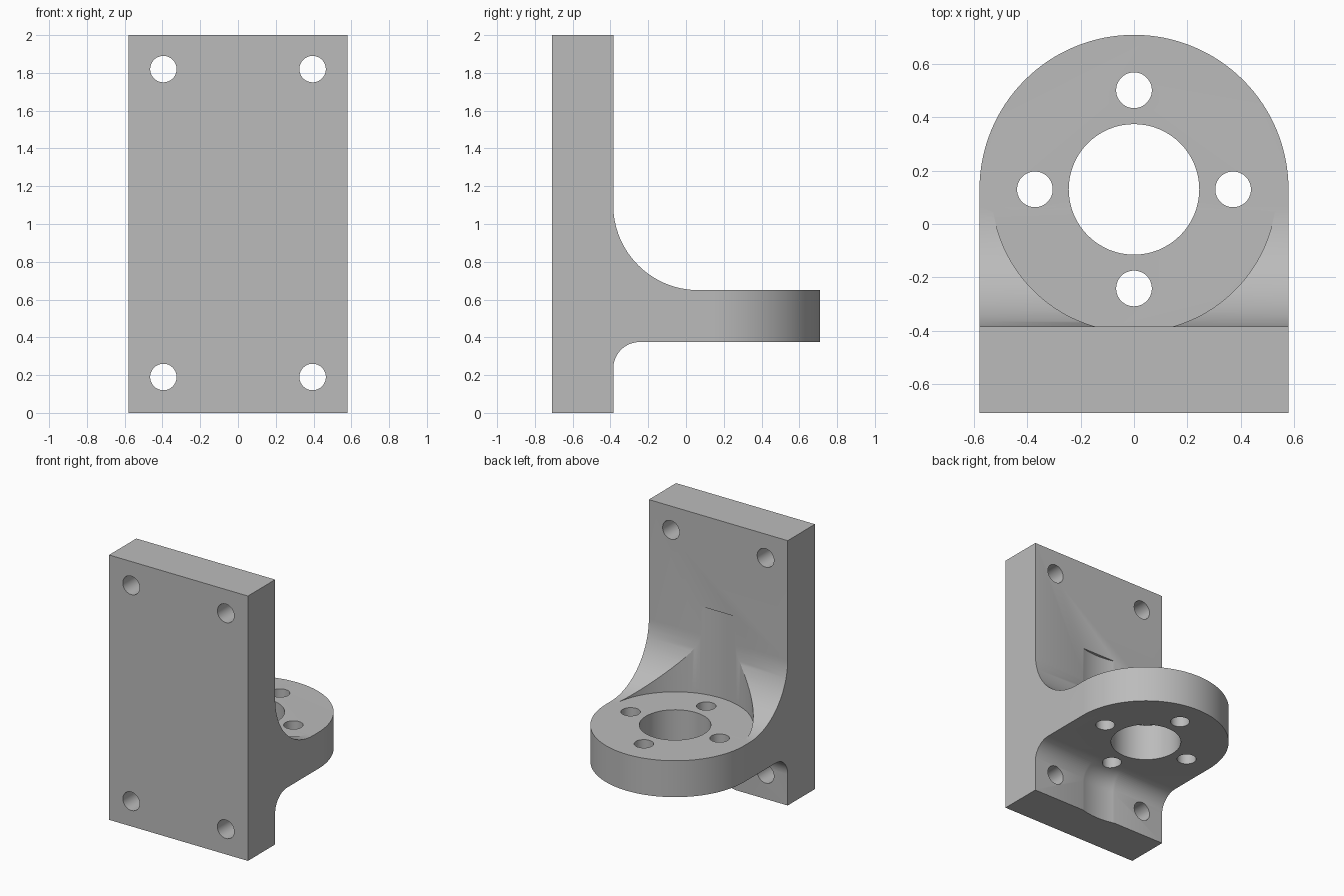
import bpy, bmesh, math
from mathutils import Vector, Matrix

if "Cube" in bpy.data.objects:
    bpy.data.objects.remove(bpy.data.objects["Cube"], do_unlink=True)

grey = bpy.data.materials.new("light_grey")
grey.use_nodes = True
grey.diffuse_color = (0.5, 0.5, 0.5, 1)
grey.node_tree.nodes["Principled BSDF"].inputs["Base Color"].default_value = grey.diffuse_color

HALF_W = 0.58             # half width, also the radius of the flange end
FRONT, BACK = -0.71, -0.385
CENTRE_Y = 0.13           # flange axis
LOW, HIGH = 0.375, 0.65   # flange underside and top
BIG_R, SMALL_R = 0.45, 0.14
CLEAR_R = 0.535           # clearance around the flange axis


def arc(cx, cy, r, start, end, n):
    angles = [math.radians(start + (end - start) * i / n) for i in range(n + 1)]
    return [(cx + r * math.cos(a), cy + r * math.sin(a)) for a in angles]


def finish(name, bm):
    bmesh.ops.recalc_face_normals(bm, faces=bm.faces)
    mesh = bpy.data.meshes.new(name)
    bm.to_mesh(mesh)
    bm.free()
    mesh.materials.append(grey)
    obj = bpy.data.objects.new(name, mesh)
    bpy.context.collection.objects.link(obj)
    return obj


def prism(name, points, direction):
    """Extrude a closed outline of 3D points along a direction."""
    bm = bmesh.new()
    face = bm.faces.new([bm.verts.new(p) for p in points])
    out = bmesh.ops.extrude_face_region(bm, geom=[face])
    moved = [v for v in out["geom"] if isinstance(v, bmesh.types.BMVert)]
    bmesh.ops.translate(bm, verts=moved, vec=direction)
    return finish(name, bm)


def upright(name, x, y, r, z0, z1, n=48):
    ring = [(px, py, z0) for px, py in arc(x, y, r, 0, 360, n)[:-1]]
    return prism(name, ring, Vector((0, 0, z1 - z0)))


def carve(target, cutter, operation="DIFFERENCE"):
    mod = target.modifiers.new(cutter.name, "BOOLEAN")
    mod.operation = operation
    mod.solver = "EXACT"
    mod.object = cutter
    bpy.context.view_layer.objects.active = target
    bpy.ops.object.modifier_apply(modifier=mod.name)
    bpy.data.objects.remove(cutter, do_unlink=True)


# Side profile: plate, flange and both fillets
profile = [(FRONT, 0), (BACK, 0)]
profile += arc(BACK + SMALL_R, LOW - SMALL_R, SMALL_R, 180, 90, 16)
profile += [(0.8, LOW), (0.8, HIGH)]
profile += arc(BACK + BIG_R, HIGH + BIG_R, BIG_R, 270, 180, 32)
profile += [(BACK, 2), (FRONT, 2)]
bracket = prism("bracket", [(-HALF_W, y, z) for y, z in profile], Vector((2 * HALF_W, 0, 0)))

# Round off the flange end
outline = [(1, -1), (1, CENTRE_Y), (HALF_W, CENTRE_Y)]
outline += arc(0, CENTRE_Y, HALF_W, 0, 180, 64)[1:-1]
outline += [(-HALF_W, CENTRE_Y), (-1, CENTRE_Y), (-1, -1)]
carve(bracket, prism("end_shape", [(x, y, -1) for x, y in outline], Vector((0, 0, 4))), "INTERSECT")

# Clearance above the flange, biting slightly into the plate
carve(bracket, upright("upper_clearance", 0, CENTRE_Y, CLEAR_R, HIGH + 0.0005, 1.31, 128))

# Clearance below the flange, flaring along the small fillet
bm = bmesh.new()
rim = [(CLEAR_R, -0.2)] + arc(CLEAR_R - SMALL_R, LOW - 0.0005 - SMALL_R, SMALL_R, 0, 90, 16)
path = [(0, -0.2)] + rim + [(0, LOW - 0.0005)]
verts = [bm.verts.new((r, CENTRE_Y, z)) for r, z in path]
edges = [bm.edges.new(pair) for pair in zip(verts, verts[1:])]
bmesh.ops.spin(bm, geom=verts + edges, cent=(0, CENTRE_Y, 0), axis=(0, 0, 1),
               angle=2 * math.pi, steps=128, use_duplicate=False)
bmesh.ops.remove_doubles(bm, verts=bm.verts, dist=0.00001)
carve(bracket, finish("lower_clearance", bm))

# Flange bore and its four bolt holes
carve(bracket, upright("bore", 0, CENTRE_Y, 0.245, 0.2, 0.9, 64))
for i in range(4):
    a = i * math.pi / 2
    carve(bracket, upright("flange_hole", 0.372 * math.cos(a),
                           CENTRE_Y + 0.372 * math.sin(a), 0.067, 0.2, 1))

# Four mounting holes through the plate
for x in (-0.395, 0.395):
    for z in (0.19, 1.82):
        ring = [(px, -1, pz) for px, pz in arc(x, z, 0.07, 0, 360, 48)[:-1]]
        carve(bracket, prism("plate_hole", ring, Vector((0, 0.9, 0))))

# Smooth the curved faces, keep the edges crisp
bpy.ops.object.select_all(action="DESELECT")
bracket.select_set(True)
bpy.context.view_layer.objects.active = bracket
bpy.ops.object.shade_smooth_by_angle(angle=math.radians(25))
